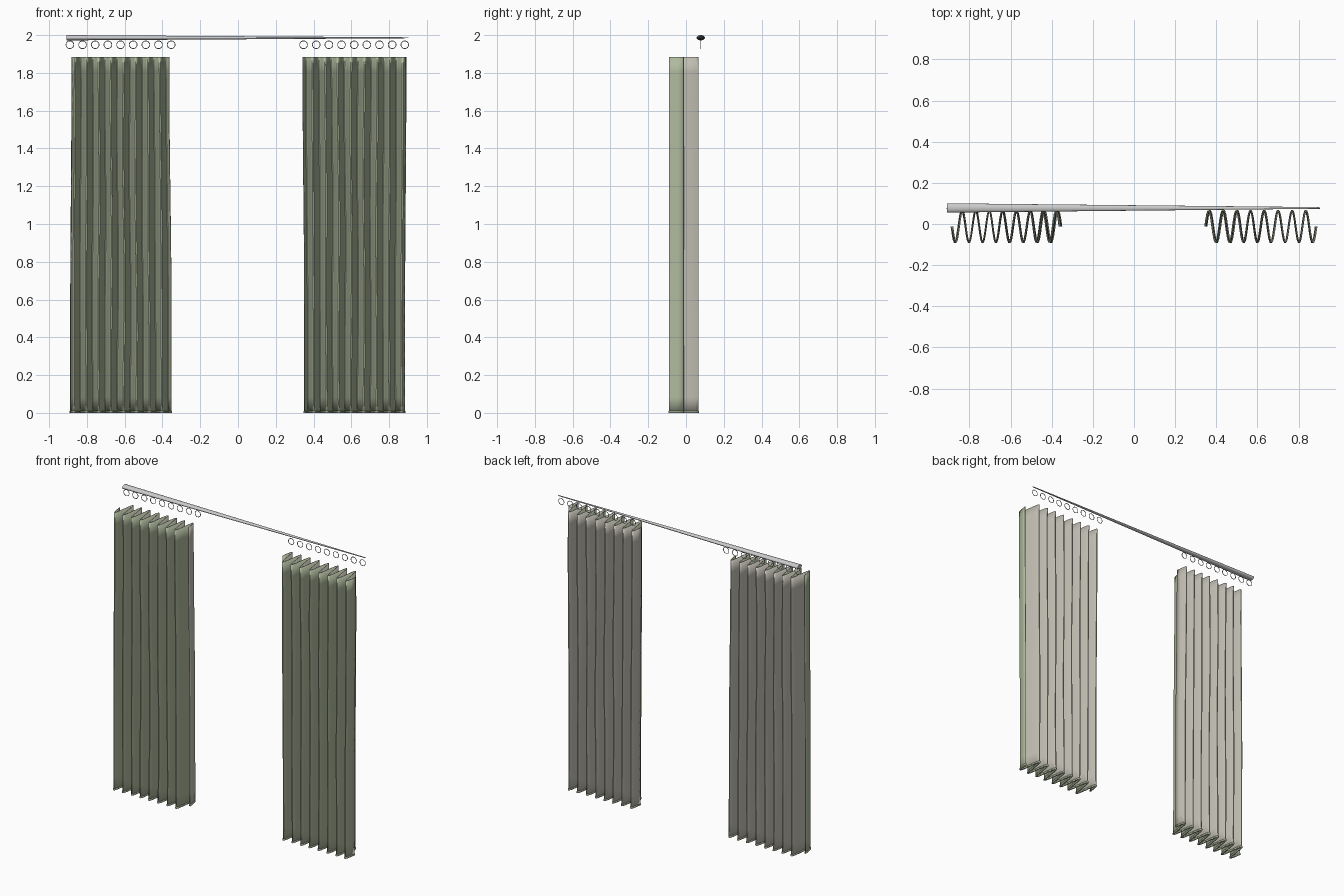
import bpy, bmesh, math
from mathutils import Matrix, Vector

if "Cube" in bpy.data.objects:
    bpy.data.objects.remove(bpy.data.objects["Cube"])

FOLDS, STEPS, ROWS = 8, 14, 24


def material(name, rgb):
    m = bpy.data.materials.new(name)
    m.diffuse_color = (*rgb, 1)
    m.use_nodes = True
    m.node_tree.nodes["Principled BSDF"].inputs["Base Color"].default_value = m.diffuse_color
    return m


green = material("sage_fabric", (0.43, 0.49, 0.34))
beige = material("pale_lining", (0.56, 0.54, 0.47))


def finish(name, bm, mats=()):
    me = bpy.data.meshes.new(name)
    bm.to_mesh(me)
    bm.free()
    ob = bpy.data.objects.new(name, me)
    bpy.context.collection.objects.link(ob)
    for m in mats:
        me.materials.append(m)
    bpy.ops.object.select_all(action='DESELECT')
    bpy.context.view_layer.objects.active = ob
    ob.select_set(True)
    bpy.ops.object.shade_smooth_by_angle(angle=math.radians(40))
    return ob


def pleated(name, top, bottom, side, z0, z1, rows, thickness, mats):
    """Pleated sheet whose x range drifts from the top pair to the bottom pair."""
    bm = bmesh.new()
    n = FOLDS * STEPS
    grid = []
    for r in range(rows + 1):
        z = z0 + (z1 - z0) * r / rows
        s = min(max((z - 0.5) / 1.3, 0), 1)
        s = s * s * (3 - 2 * s)
        a = bottom[0] + (top[0] - bottom[0]) * s
        b = bottom[1] + (top[1] - bottom[1]) * s
        row = []
        for i in range(n + 1):
            t = i / n
            wobble = 0.003 * math.sin(4.5 * z + 9 * t) * math.sin(math.pi * t)
            y = -0.012 + side * 0.078 * math.sin(2 * math.pi * FOLDS * t)
            row.append(bm.verts.new((a + (b - a) * t + wobble, y, z)))
        grid.append(row)
    for lo, hi in zip(grid, grid[1:]):
        for i in range(n):
            bm.faces.new((lo[i], lo[i + 1], hi[i + 1], hi[i]))
    ob = finish(name, bm, mats)
    mod = ob.modifiers.new("cloth_thickness", 'SOLIDIFY')
    mod.thickness = thickness
    mod.offset = 0
    mod.material_offset = len(mats) - 1


# Curtain panels with contrasting lining, and a narrow hem along each bottom
for label, top, bottom, side in (
        ("left", (-0.88, -0.365), (-0.887, -0.353), -1),
        ("right", (0.343, 0.89), (0.352, 0.883), 1)):
    pleated(label + "_curtain", top, bottom, side, 0.004, 1.885, ROWS, 0.003, (green, beige))
    pleated(label + "_hem", bottom, bottom, side, 0.0, 0.01, 1, 0.009, (green,))

# Tapered, slightly flattened curtain rod
bm = bmesh.new()
bmesh.ops.create_cone(bm, cap_ends=True, segments=24, radius1=0.0225, radius2=0.004, depth=1.81,
                      matrix=Matrix.Translation((-0.003, 0.078, 1.986))
                      @ Matrix.Diagonal((1, 1, 0.62, 1))
                      @ Matrix.Rotation(math.pi / 2, 4, 'Y'))
finish("curtain_rod", bm)


# Rings hanging under the rod
def ring(name, x, major=0.0205, minor=0.002, seg=28, tube=8):
    bm = bmesh.new()
    loops = []
    for i in range(seg):
        a = 2 * math.pi * i / seg
        loop = []
        for j in range(tube):
            b = 2 * math.pi * j / tube
            r = major + minor * math.cos(b)
            loop.append(bm.verts.new((x + r * math.cos(a), 0.075 + minor * math.sin(b),
                                      1.949 + r * math.sin(a))))
        loops.append(loop)
    for i in range(seg):
        p, q = loops[i], loops[(i + 1) % seg]
        for j in range(tube):
            k = (j + 1) % tube
            bm.faces.new((p[j], p[k], q[k], q[j]))
    bmesh.ops.recalc_face_normals(bm, faces=bm.faces)
    finish(name, bm)


for label, start in (("left", -0.89), ("right", 0.347)):
    for i in range(9):
        ring(f"{label}_ring_{i + 1}", start + 0.067 * i)
